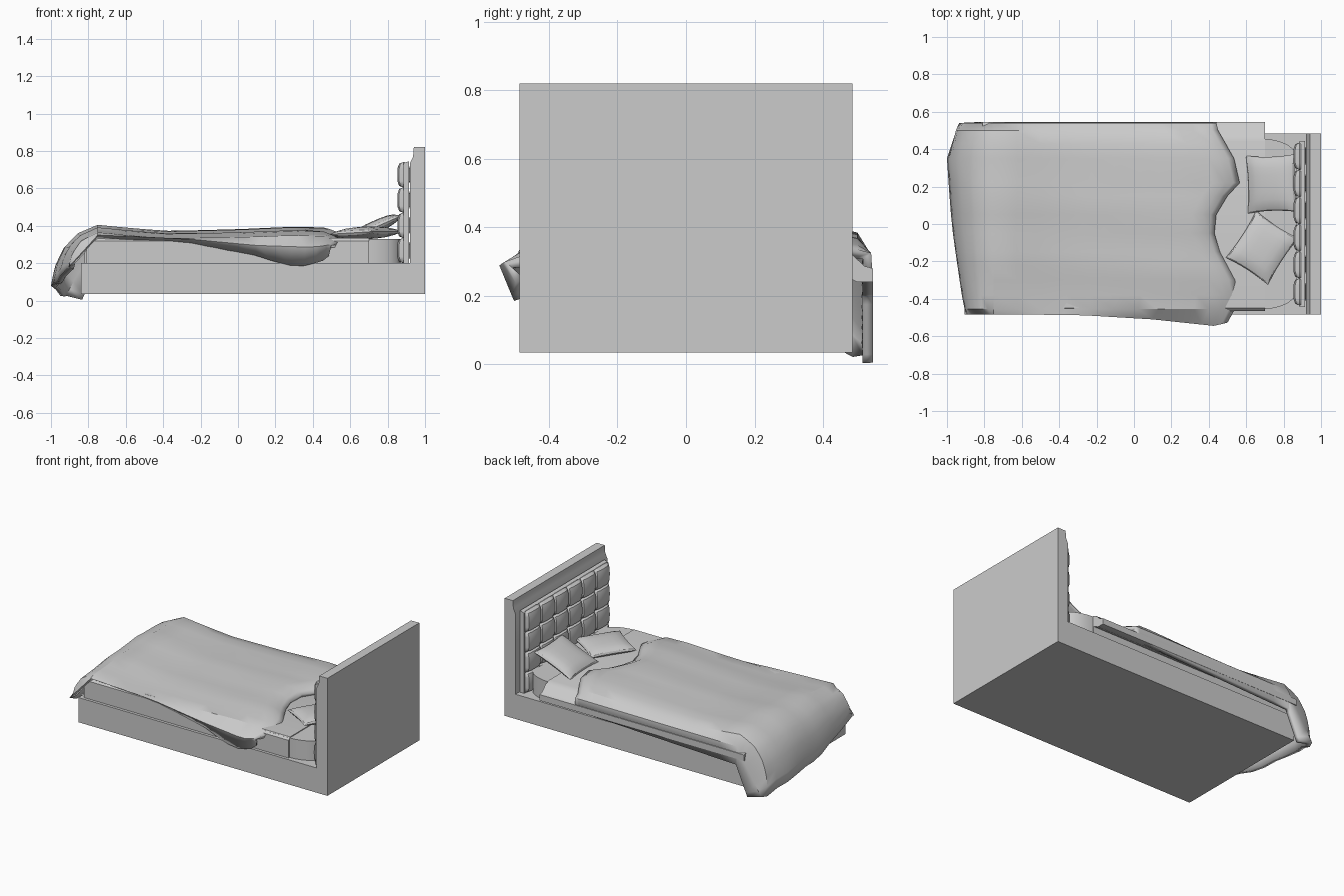
import bpy, bmesh, math
from mathutils import Matrix, Vector

if "Cube" in bpy.data.objects:
    bpy.data.objects.remove(bpy.data.objects["Cube"])


def finish(name, bm, angle=30):
    bmesh.ops.recalc_face_normals(bm, faces=bm.faces)
    mesh = bpy.data.meshes.new(name)
    bm.to_mesh(mesh)
    bm.free()
    ob = bpy.data.objects.new(name, mesh)
    bpy.context.collection.objects.link(ob)
    bpy.ops.object.select_all(action='DESELECT')
    ob.select_set(True)
    bpy.context.view_layer.objects.active = ob
    bpy.ops.object.shade_smooth_by_angle(angle=math.radians(angle))
    return ob


def extrude(name, points, direction):
    bm = bmesh.new()
    face = bm.faces.new([bm.verts.new(p) for p in points])
    res = bmesh.ops.extrude_face_region(bm, geom=[face])
    verts = [v for v in res['geom'] if isinstance(v, bmesh.types.BMVert)]
    bmesh.ops.translate(bm, verts=verts, vec=direction)
    return finish(name, bm)


def grid_faces(bm, rows):
    for a, b in zip(rows, rows[1:]):
        for i in range(len(a) - 1):
            bm.faces.new((a[i], a[i + 1], b[i + 1], b[i]))


def interp(table, t):
    if t <= table[0][0]:
        return table[0][1]
    for (a, p), (b, q) in zip(table, table[1:]):
        if t <= b:
            return p + (q - p) * (t - a) / (b - a)
    return table[-1][1]


def add_cushion(bm, matrix, w, d, h, n=8, pinch=0.06, power=4):
    """Pillow shape: two puffed grids joined at the seam."""
    made = []
    for side in (1, -1):
        rows = []
        for i in range(n + 1):
            u = math.sin(math.pi / 2 * (2 * i / n - 1))
            row = []
            for j in range(n + 1):
                v = math.sin(math.pi / 2 * (2 * j / n - 1))
                z = h / 2 * math.sqrt(max(0, (1 - abs(u) ** power) * (1 - abs(v) ** power)))
                co = Vector((u * w / 2 * (1 - pinch * (1 - v * v)),
                             v * d / 2 * (1 - pinch * (1 - u * u)), side * z))
                row.append(bm.verts.new(matrix @ co))
            rows.append(row)
            made += row
        grid_faces(bm, rows)
    bmesh.ops.remove_doubles(bm, verts=made, dist=0.0005)


# Base and headboard: one side profile extruded across the bed
extrude("bed_frame", [(x, -0.485, z) for x, z in (
    (-0.84, 0.035), (1, 0.035), (1, 0.82), (0.94, 0.82), (0.936, 0.77),
    (0.92, 0.735), (0.92, 0.2), (-0.84, 0.2))], (0, 0.97, 0))

# Headboard upholstery: backing panel and quilted pads
extrude("headboard_panel", [(x, -0.445, z) for x, z in (
    (0.885, 0.2), (0.915, 0.2), (0.915, 0.745), (0.885, 0.735))], (0, 0.89, 0))
bm = bmesh.new()
cols, rows_n = 6, 4
for c in range(cols):
    for r in range(rows_n):
        y = -0.435 + 0.87 * (c + 0.5) / cols
        z = 0.2 + 0.54 * (r + 0.5) / rows_n
        m = Matrix.Translation((0.886, y, z)) @ Matrix.Rotation(math.pi / 2, 4, 'Y')
        add_cushion(bm, m, 0.137, 0.147, 0.068, n=6, pinch=0, power=5)
finish("headboard_pads", bm, 40)

# Mattress with rounded plan corners at the head
plan = [(-0.82, -0.455)]
for sy, steps in ((-1, range(7)), (1, range(6, -1, -1))):
    for k in steps:
        a = math.pi / 2 * k / 6
        plan.append((0.69 + 0.18 * math.sin(a), sy * (0.355 + 0.1 * math.cos(a))))
plan.append((-0.82, 0.455))
extrude("mattress", [(x, y, 0.2) for x, y in plan], (0, 0, 0.13))

# Under-sheet, spilling over the far side
extrude("sheet", [(-0.81, y, z) for y, z in (
    (-0.466, 0.2), (-0.466, 0.318), (-0.45, 0.335), (0.44, 0.338), (0.48, 0.325),
    (0.52, 0.287), (0.545, 0.28), (0.545, 0.24), (0.5, 0.24), (0.46, 0.26),
    (0.46, 0.2))], (1.51, 0, 0))

# Pillows: one leaning on the headboard, one lying flat
for name, loc, rot, size in (
        ("leaning_pillow", (0.735, 0.215, 0.395), (0, -24, 2), (0.29, 0.31)),
        ("flat_pillow", (0.685, -0.128, 0.362), (0, -3, -33), (0.27, 0.30))):
    bm = bmesh.new()
    rx, ry, rz = (math.radians(a) for a in rot)
    m = Matrix.Translation(loc) @ Matrix.Rotation(rz, 4, 'Z') @ Matrix.Rotation(ry, 4, 'Y')
    add_cushion(bm, m, *size, 0.065, n=10, pinch=0.07, power=3)
    finish(name, bm)

# Blanket guides: head edge, crown height, foot curl and hanging sides
HEAD = [(-0.54, 0.47), (-0.5, 0.53), (-0.36, 0.56), (-0.3, 0.54), (-0.15, 0.46), (-0.05, 0.43),
        (0.05, 0.44), (0.15, 0.5), (0.22, 0.565), (0.35, 0.535), (0.5, 0.45), (0.545, 0.44)]
TOP = [(-0.75, 0.405), (-0.65, 0.395), (-0.4, 0.374), (0, 0.382), (0.3, 0.395), (0.5, 0.39)]
TILT = [(-0.455, 0.04), (-0.3, 0.022), (0.1, 0), (0.4, 0), (0.5, 0.018)]
CURL_X = [(0, -0.75), (0.25, -0.86), (0.5, -0.93), (0.75, -0.975), (1, -1.0)]
CURL_Z = [(0, 0), (0.25, -0.045), (0.5, -0.115), (0.75, -0.205), (1, -0.31), (1.1, -0.36)]
REACH = [(-0.455, 0.7), (0, 0.98), (0.35, 1.02), (0.5, 1.1)]
FOOT_DX = [(-0.455, 0.06), (-0.1, 0.03), (0.35, 0.0), (0.5, 0.05)]
NEAR_Y = [(-0.75, -0.484), (-0.3, -0.486), (0.1, -0.51), (0.43, -0.545), (0.57, -0.51)]
NEAR_MID = [(-0.75, 0.35), (-0.3, 0.332), (0.1, 0.295), (0.4, 0.285), (0.57, 0.31)]
NEAR_LOW = [(-0.75, 0.33), (-0.3, 0.305), (0, 0.26), (0.1, 0.24), (0.25, 0.19),
            (0.35, 0.185), (0.45, 0.21), (0.54, 0.28)]
FAR_MID = [(-0.75, 0.32), (0.44, 0.325)]
FAR_LOW = [(-0.75, 0.2), (0.44, 0.245)]
# skirt column: (nominal y, height guide, foot-end x, foot-end z)
SKIRTS = {"near_low": (-0.53, NEAR_LOW, -0.88, 0.19), "near_mid": (-0.52, NEAR_MID, -0.905, 0.18),
          "far_mid": (0.54, FAR_MID, -0.935, 0.03), "far_low": (0.545, FAR_LOW, -0.835, 0.005)}
columns = ["near_low", "near_mid", -0.455, -0.38, -0.3, -0.22, -0.15, -0.05, 0.05, 0.15, 0.22,
           0.35, 0.43, 0.5, "far_mid", "far_low"]
body = [0, 0.025, 0.06, 0.11, 0.17, 0.24, 0.32, 0.4, 0.5, 0.6, 0.7, 0.8, 0.9]
curl = [k / 8 for k in range(9)]


def blanket_point(col, f, t):
    skirt = SKIRTS.get(col)
    y = skirt[0] if skirt else col
    x = interp(HEAD, y) * (1 - f) - 0.75 * f
    if skirt:
        z = interp(skirt[1], x)
        if y < 0:
            y = interp(NEAR_Y, x) + (0.035 if col == "near_low" else 0)
        return (x + (skirt[2] - x) * t, y, z + (skirt[3] - z) * t)
    # soft lengthwise folds and a drooping head hem
    z = interp(TOP, x) - interp(TILT, y) + 0.004 * (math.sin(21 * y + 2 * x) - 1)
    z -= 0.03 * max(0, 1 - f / 0.06)
    if t > 0:
        r = t * interp(REACH, y)
        x = interp(CURL_X, r) + t * interp(FOOT_DX, y)
        z += interp(CURL_Z, r)
    return (x, y, z)


# Blanket surface, given thickness
bm = bmesh.new()
stations = [(f, 0) for f in body] + [(1, t) for t in curl]
grid_faces(bm, [[bm.verts.new(blanket_point(c, f, t)) for c in columns] for f, t in stations])
blanket = finish("blanket", bm)
if sum(p.normal.z for p in blanket.data.polygons) < 0:
    blanket.data.flip_normals()
solid = blanket.modifiers.new("thickness", 'SOLIDIFY')
solid.thickness = 0.03
solid.offset = -1
